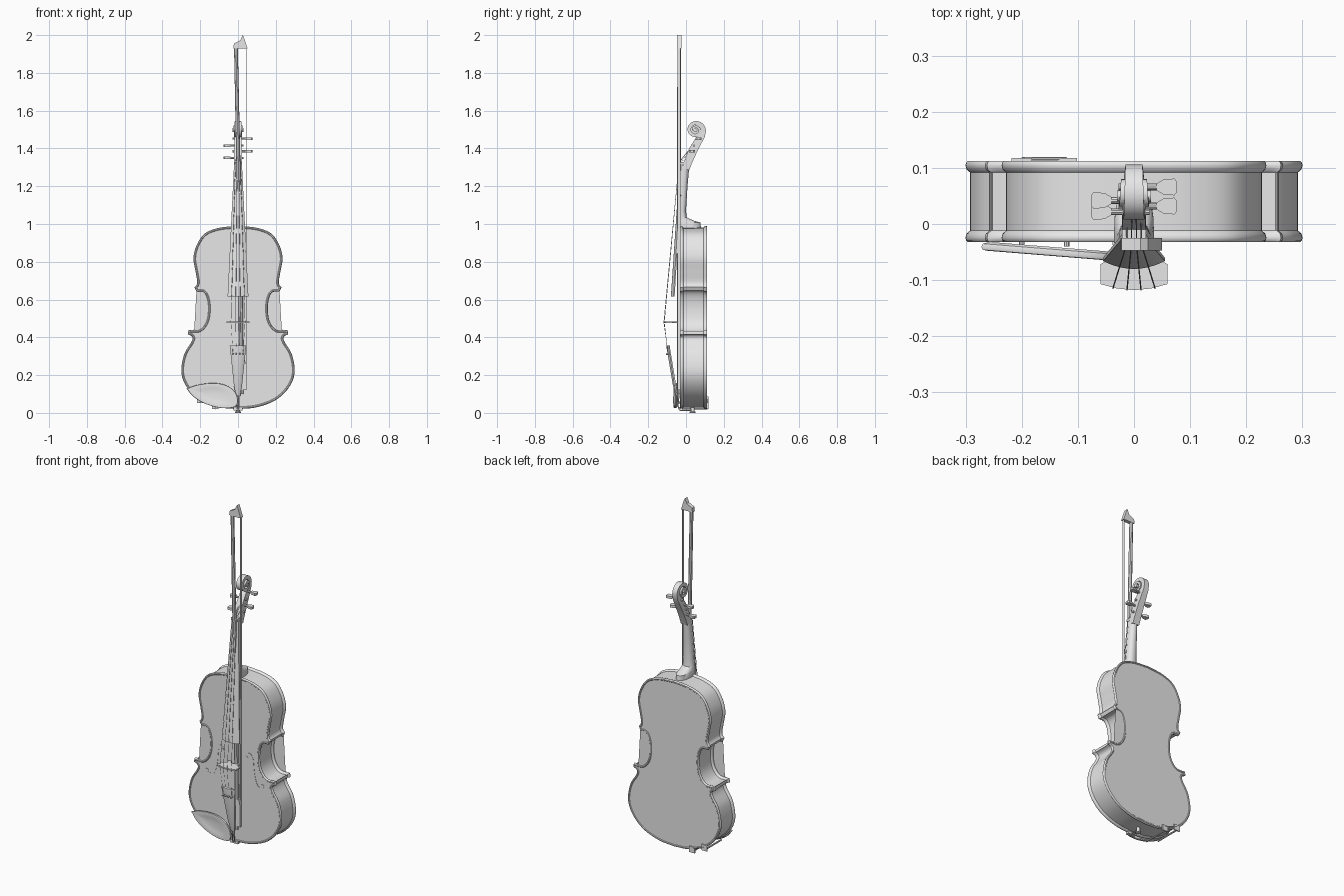
import bpy, bmesh
from math import sin, cos, pi
from mathutils import Vector

if "Cube" in bpy.data.objects:
    bpy.data.objects.remove(bpy.data.objects["Cube"])

grey = bpy.data.materials.new("plain grey")
grey.use_nodes = True
grey.diffuse_color = (0.8, 0.8, 0.8, 1)
grey.node_tree.nodes["Principled BSDF"].inputs["Base Color"].default_value = (0.8, 0.8, 0.8, 1)


def loft(name, rings, angle=0.6):
    """Skin closed rings of equal length and cap both ends."""
    bm = bmesh.new()
    loops = [[bm.verts.new(p) for p in ring] for ring in rings]
    n = len(loops[0])
    for a, b in zip(loops, loops[1:]):
        for i in range(n):
            j = (i + 1) % n
            bm.faces.new((a[i], a[j], b[j], b[i]))
    bm.faces.new(loops[0][::-1])
    bm.faces.new(loops[-1])
    bmesh.ops.recalc_face_normals(bm, faces=bm.faces[:])
    mesh = bpy.data.meshes.new(name)
    bm.to_mesh(mesh)
    bm.free()
    mesh.materials.append(grey)
    obj = bpy.data.objects.new(name, mesh)
    bpy.context.collection.objects.link(obj)
    bpy.ops.object.select_all(action='DESELECT')
    obj.select_set(True)
    bpy.context.view_layer.objects.active = obj
    bpy.ops.object.shade_smooth_by_angle(angle=angle)


def prism(name, points, axis, low, high):
    """Extrude a flat outline along one axis."""
    place = {'y': lambda p, d: (p[0], d, p[1]), 'z': lambda p, d: (*p, d)}[axis]
    loft(name, [[place(p, d) for p in points] for d in (low, high)])


def box(name, low, high):
    (x, y, z), (u, v, w) = low, high
    prism(name, [(x, y), (u, y), (u, v), (x, v)], 'z', z, w)


def tube(name, path, radii, sides=10):
    pts = [Vector(p) for p in path]
    if not isinstance(radii, (list, tuple)):
        radii = [radii] * len(pts)
    rings = []
    for i, p in enumerate(pts):
        q = (pts[min(i + 1, len(pts) - 1)] - pts[max(i - 1, 0)]).to_track_quat('Z', 'Y')
        rings.append([p + q @ Vector((cos(t) * radii[i], sin(t) * radii[i], 0))
                      for t in (2 * pi * k / sides for k in range(sides))])
    loft(name, rings)


def smooth(points, steps=6):
    """Catmull-Rom curve through the points."""
    p = [Vector(q) for q in points]
    p = [2 * p[0] - p[1]] + p + [2 * p[-1] - p[-2]]
    out = []
    for a, b, c, d in zip(p, p[1:], p[2:], p[3:]):
        for k in range(steps):
            t = k / steps
            out.append((2 * b + (c - a) * t + (2 * a - 5 * b + 4 * c - d) * t * t
                        + (3 * b - a - 3 * c + d) * t ** 3) / 2)
    return out + [p[-2]]


def normals(pts, closed):
    n = len(pts)
    out = []
    for i in range(n):
        a = pts[i - 1] if closed or i else pts[0]
        b = pts[(i + 1) % n] if closed or i < n - 1 else pts[i]
        d = (b - a).normalized()
        out.append(Vector((-d.y, d.x)))
    return out


def board_ring(z, half, edge, bulge, back):
    """Cross-section with a curved front and a flat back."""
    arc = [(half * k / 6, edge - bulge * (1 - (k / 6) ** 2), z) for k in range(-6, 7)]
    return arc + [(half, back, z), (-half, back, z)]


# Body: lower bout, waist and upper bout meet in blunt corners
lower = [(0, .02), (.1, .03), (.2, .068), (.27, .135), (.3, .215), (.285, .31),
         (.247, .375), (.242, .402), (.266, .416)]
waist = [(.262, .438), (.205, .44), (.17, .48), (.158, .54), (.163, .6), (.182, .638), (.22, .643)]
upper = [(.23, .664), (.216, .69), (.225, .75), (.236, .82), (.218, .89), (.175, .95), (.1, .98), (0, .99)]
half = smooth(lower) + smooth(waist) + smooth(upper)
outline = half + [Vector((-p.x, p.y)) for p in half[-2:0:-1]]
inward = normals(outline, True)
edge = [(.012, -.029), (.009, -.032), (.004, -.032), (.001, -.029), (0, -.024),
        (.002, -.017), (.008, -.012)]
middle = .04
layers = edge + [(inset, 2 * middle - y) for inset, y in reversed(edge)]
loft("body", [[(p.x + n.x * s, y, p.y + n.y * s) for p, n in zip(outline, inward)]
              for s, y in layers])

# Sound holes as thin inlays on the front
hole = [(.076, .53), (.082, .55), (.098, .553), (.112, .53), (.118, .47), (.13, .41),
        (.148, .378), (.168, .375), (.18, .39)]
for side in (-1, 1):
    path = smooth([(side * x, z) for x, z in hole])
    across = normals(path, False)
    width = [.003 + .005 * sin(pi * i / (len(path) - 1)) for i in range(len(path))]
    strip = [p + n * w for p, n, w in zip(path, across, width)]
    strip += [p - n * w for p, n, w in zip(path, across, width)][::-1]
    prism("sound_hole", strip, 'y', -.0305, -.027)
    for end in (path[0], path[-1]):
        disc = [(end.x + .01 * cos(k * pi / 8), end.y + .01 * sin(k * pi / 8)) for k in range(16)]
        prism("sound_hole_end", disc, 'y', -.0308, -.027)

# Neck with its heel
neck = [(.97, .036, -.034, .08), (1.008, .036, -.034, .076), (1.018, .035, -.034, .04),
        (1.035, .033, -.033, .004), (1.07, .031, -.032, 0), (1.2, .026, -.025, .008),
        (1.31, .021, -.019, .018)]
loft("neck", [[(w * cos(t), f + (b - f) * sin(t) ** .7, z) for t in (pi * k / 12 for k in range(13))]
              for z, w, f, b in neck])
loft("fingerboard", [board_ring(.617, .055, -.066, .014, -.06), board_ring(1.315, .021, -.026, .007, -.018)])
box("nut", (-.021, -.037, 1.315), (.021, -.01, 1.328))

# Pegbox running into the spiral scroll: y, z, half depth, half width
curl = [(0, 1.29, .018, .021), (.012, 1.33, .021, .021), (.037, 1.39, .023, .02), (.066, 1.44, .02, .018),
        (.085, 1.468, .016, .016)]
turns = 48
for k in range(turns + 1):
    u = k / turns
    a, r = u * 3 * pi, .043 - .031 * u
    curl.append((.05 + r * cos(a), 1.497 + r * sin(a), .013 - .007 * u ** .5, .015 + .012 * u))
rings = []
for i, (y, z, depth, wide) in enumerate(curl):
    a, b = curl[max(i - 1, 0)], curl[min(i + 1, len(curl) - 1)]
    d = Vector((b[0] - a[0], b[1] - a[1])).normalized() * depth
    rings.append([(sx * wide, y + s * d.y, z - s * d.x) for sx, s in ((-1, -1), (1, -1), (1, 1), (-1, 1))])
loft("pegbox_and_scroll", rings)
tube("scroll_core", [(-.009, .05, 1.497), (.009, .05, 1.497)], .034, 24)
tube("scroll_eye", [(-.03, .05, 1.497), (.03, .05, 1.497)], .01, 16)

# Tuning pegs
pegs = [(-1, .022, 1.35), (1, .032, 1.385), (-1, .042, 1.415), (1, .066, 1.452)]
head = [(.04, -.006), (.052, -.013), (.072, -.015), (.077, -.008), (.077, .008), (.072, .015),
        (.052, .013), (.04, .006)]
for side, y, z in pegs:
    tube("peg_shaft", [(-side * .028, y, z), (side * .045, y, z)], .006)
    prism("peg_head", [(side * x, y + v) for x, v in head], 'z', z - .007, z + .007)

# Bridge with two feet
bridge = [(0, -.118), (.03, -.115), (.06, -.107), (.06, -.072), (.04, -.06), (.032, -.045), (.038, -.037),
          (.038, -.027), (.022, -.027), (.018, -.042), (0, -.048)]
prism("bridge", bridge + [(-x, y) for x, y in bridge[-2:0:-1]], 'z', .476, .484)

# Tailpiece, its loop and the end button
loft("tailpiece", [board_ring(.09, .012, -.05, .006, -.044), board_ring(.15, .022, -.062, .008, -.053),
                   board_ring(.34, .042, -.09, .012, -.084), board_ring(.356, .044, -.09, .012, -.084)])
for side in (-1, 1):
    x = side * .006
    tube("tail_loop", [(x, -.048, .1), (x, -.04, .025), (x, -.03, .012), (x, .035, .012)], .003, 6)
box("saddle", (-.025, -.037, .012), (.025, -.015, .03))
tube("end_button", [(0, .035, 0), (0, .035, .006), (0, .035, .008), (0, .035, .03)], [.016, .016, .01, .01], 16)

# Strings and fine tuners
for i, peg in zip((-1.5, -.5, .5, 1.5), (pegs[0], pegs[2], pegs[3], pegs[1])):
    top = -.119 + .003 * abs(i)
    tube("string", [(i * .008, peg[1] - .004, peg[2]), (i * .009, -.037, 1.327),
                    (i * .025, top, .48), (i * .018, -.097, .325)], .0012, 6)
    tube("fine_tuner", [(i * .018, -.085, .315), (i * .018, -.106, .31)], .005, 8)

# Chin rest: tilted dish and its clamp
rest = smooth([(-.272, .128), (-.235, .085), (-.17, .047), (-.09, .026), (-.02, .03), (0, .06), (-.015, .11),
               (-.06, .145), (-.13, .158), (-.215, .148), (-.272, .128)])[:-1]
center = Vector((-.13, .095))


def rest_ring(scale, y):
    pts = [center + (p - center) * scale for p in rest]
    return [(p.x, y - (p.x + .27) * .08, p.y) for p in pts]


loft("chin_rest", [rest_ring(s, y) for s, y in
                   ((.9, -.031), (.98, -.035), (1, -.041), (.98, -.046), (.92, -.047), (.6, -.042), (.2, -.04))])
for x, z in ((-.2, .056), (-.12, .024)):
    tube("clamp_post", [(x, -.04, z), (x, .115, z)], .005, 8)
    box("clamp_foot", (x - .018, .111, z - .004), (x + .018, .118, z + .03))
tube("clamp_bar", [(-.2, .115, .075), (-.12, .115, .045)], .004, 8)

# Bow: cambered stick, head, frog, hair and end screw
bow_y = -.036
stick = smooth([(-.011, bow_y, 1.94), (-.002, bow_y, 1.5), (.01, bow_y, .9), (.019, bow_y, .12)])
tube("bow_stick", stick, [.01 + .002 * i / len(stick) for i in range(len(stick))], 8)
prism("bow_head", [(-.024, 1.93), (-.022, 1.955), (.012, 1.972), (.025, 2), (.032, 1.985), (.05, 1.93)],
      'y', bow_y - .011, bow_y + .011)
box("bow_hair", (.043, bow_y - .008, .14), (.044, bow_y + .008, 1.935))
prism("bow_frog", [(.015, .12), (.044, .12), (.044, .25), (.036, .28), (.015, .28)],
      'y', bow_y - .01, bow_y + .01)
tube("bow_screw", [(.019, bow_y, .1), (.019, bow_y, .122)], .009, 8)
